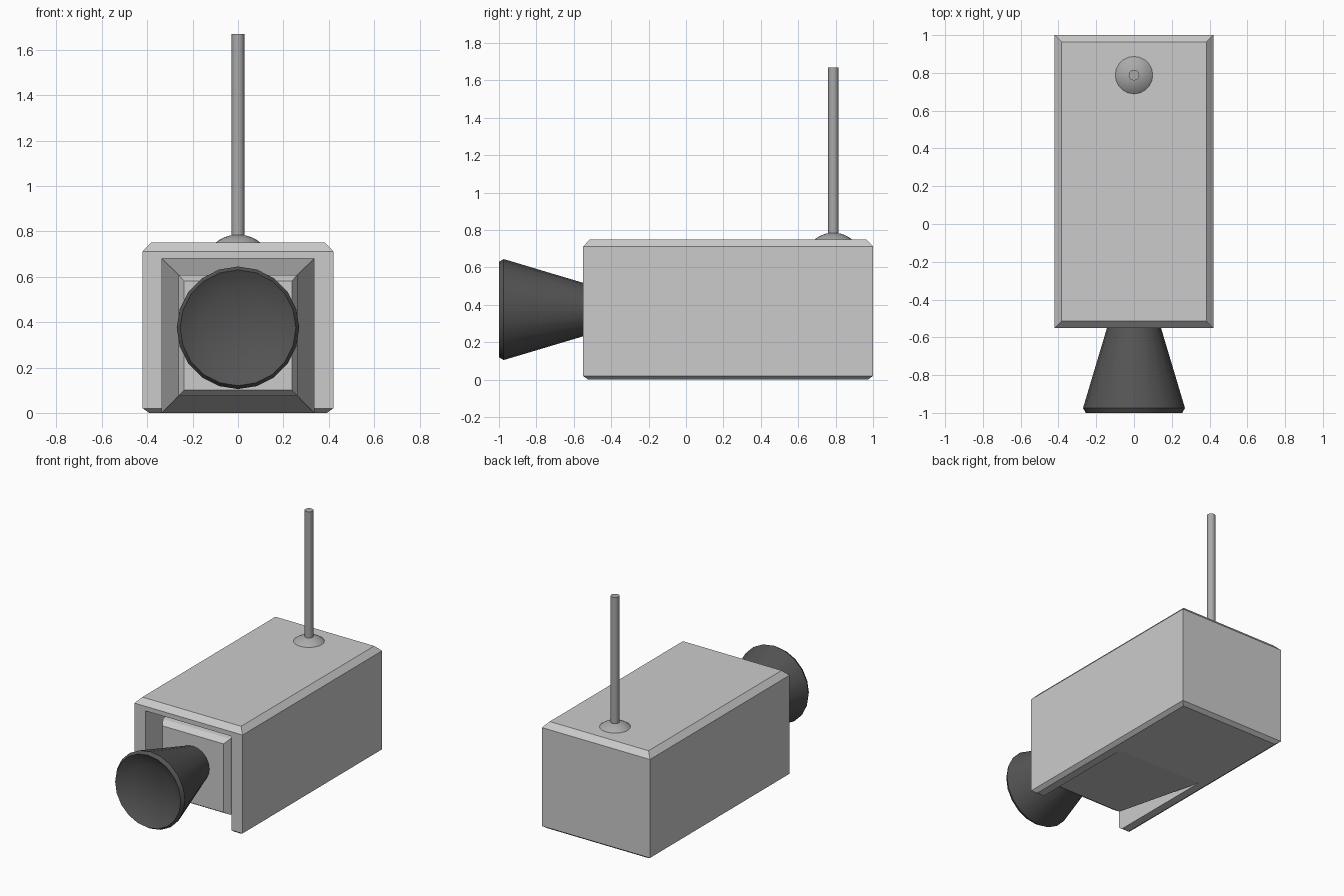
import bpy, bmesh, math

if "Cube" in bpy.data.objects:
    bpy.data.objects.remove(bpy.data.objects["Cube"])


def material(name, v):
    m = bpy.data.materials.new(name)
    m.diffuse_color = (v, v, v, 1)
    m.use_nodes = True
    m.node_tree.nodes["Principled BSDF"].inputs["Base Color"].default_value = m.diffuse_color
    return m


def loft(name, rings, mat=None, smooth=False):
    """Skin a stack of closed rings and cap both ends."""
    bm = bmesh.new()
    loops = [[bm.verts.new(p) for p in ring] for ring in rings]
    n = len(loops[0])
    for a, b in zip(loops, loops[1:]):
        for i in range(n):
            j = (i + 1) % n
            bm.faces.new((a[i], a[j], b[j], b[i]))
    bm.faces.new(loops[0][::-1])
    bm.faces.new(loops[-1])
    bmesh.ops.recalc_face_normals(bm, faces=bm.faces)
    me = bpy.data.meshes.new(name)
    bm.to_mesh(me)
    bm.free()
    ob = bpy.data.objects.new(name, me)
    bpy.context.collection.objects.link(ob)
    if mat:
        me.materials.append(mat)
    if smooth:
        bpy.ops.object.select_all(action='DESELECT')
        ob.select_set(True)
        bpy.context.view_layer.objects.active = ob
        bpy.ops.object.shade_smooth_by_angle(angle=math.radians(30))
    return ob


def rect_z(hx, y0, y1, z):
    return [(-hx, y0, z), (hx, y0, z), (hx, y1, z), (-hx, y1, z)]


def rect_y(hx, z0, z1, y):
    return [(-hx, y, z0), (hx, y, z0), (hx, y, z1), (-hx, y, z1)]


def circle(n, r):
    return [(r * math.cos(2 * math.pi * i / n), r * math.sin(2 * math.pi * i / n)) for i in range(n)]


dark = material("lens_dark", 0.09)
metal = material("antenna_grey", 0.4)

# Housing: long box with chamfered top and bottom rims
housing = loft("housing", [rect_z(0.42 - d, -0.55 + d, 1 - d, z)
                           for d, z in ((0.028, 0), (0, 0.02), (0, 0.712), (0.036, 0.75))])

# Front pocket, open underneath, leaving a hood
cutter = loft("pocket_cutter", [rect_y(0.335, -0.1, 0.68, y) for y in (-0.8, 0.26)])
cutter.hide_render = True
cutter.display_type = 'WIRE'
cut = housing.modifiers.new("pocket", 'BOOLEAN')
cut.object = cutter
cut.operation = 'DIFFERENCE'
cut.solver = 'EXACT'

# Tapered camera body inside the hood, with bevelled front plate
loft("inner_body", [rect_y(0.335, 0.0, 0.68, 0.26),
                    rect_y(0.262, 0.075, 0.608, -0.46),
                    rect_y(0.237, 0.1, 0.582, -0.50)])

# Flared lens with chamfered rim and dished front
profile = [(0.125, -0.49), (0.27, -0.975), (0.255, -1.0), (0.167, -0.95)]
loft("lens", [[(x, y, 0.375 + z) for x, z in circle(20, r)] for r, y in profile], dark, True)

# Antenna base dome and rod
R, h = 0.155, 0.036
dome = [(math.sqrt(R * R - (R - h + t) ** 2), 0.75 + t) for t in (-0.01, 0, 0.012, 0.022, 0.03, 0.0345)]
loft("antenna_base", [[(x, 0.788 + y, z) for x, y in circle(20, r)] for r, z in dome], metal, True)
loft("antenna_rod", [[(x, 0.788 + y, z) for x, y in circle(20, 0.028)] for z in (0.76, 1.67)], metal, True)
